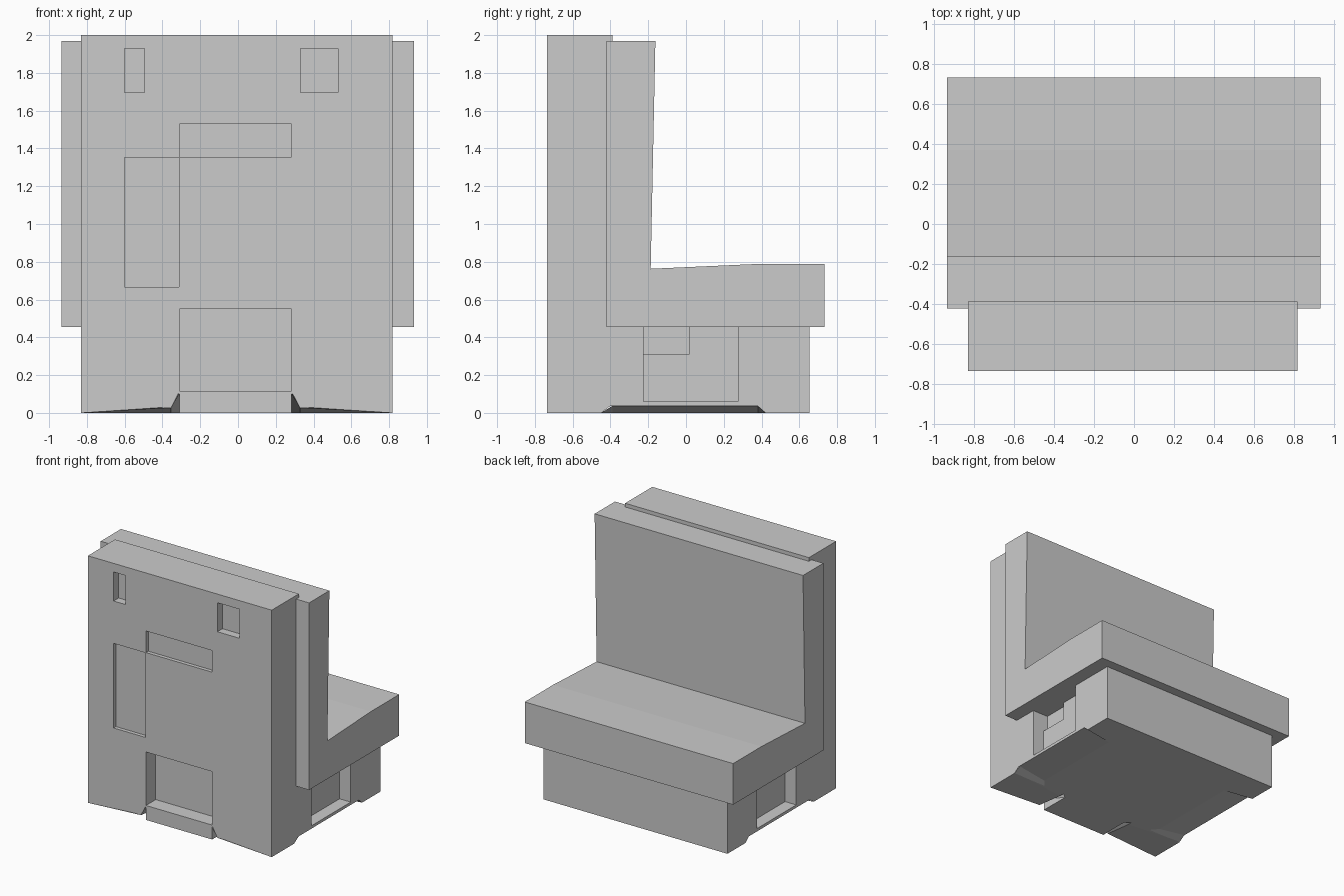
import bpy
import bmesh

if "Cube" in bpy.data.objects:
    bpy.data.objects.remove(bpy.data.objects["Cube"])


def loft(name, sections):
    """Solid between two matching loops of 3D points."""
    bm = bmesh.new()
    a, b = [[bm.verts.new(p) for p in s] for s in sections]
    n = len(a)
    bm.faces.new(a)
    bm.faces.new(b[::-1])
    for i in range(n):
        j = (i + 1) % n
        bm.faces.new((a[j], a[i], b[i], b[j]))
    bmesh.ops.recalc_face_normals(bm, faces=bm.faces)
    me = bpy.data.meshes.new(name)
    bm.to_mesh(me)
    bm.free()
    ob = bpy.data.objects.new(name, me)
    bpy.context.collection.objects.link(ob)
    return ob


def extrude_x(name, profile, x0, x1):
    return loft(name, [[(x, y, z) for y, z in profile] for x in (x0, x1)])


def box(name, x0, x1, y0, y1, z0, z1):
    return extrude_x(name, [(y0, z0), (y1, z0), (y1, z1), (y0, z1)], x0, x1)


def cut(target, cutter):
    """Subtract the cutter, bake the result and remove the cutter."""
    mod = target.modifiers.new("cut", 'BOOLEAN')
    mod.operation = 'DIFFERENCE'
    mod.solver = 'EXACT'
    mod.object = cutter
    cutter.hide_render = True
    deps = bpy.context.evaluated_depsgraph_get()
    me = bpy.data.meshes.new_from_object(target.evaluated_get(deps))
    target.modifiers.clear()
    target.data = me
    bpy.data.objects.remove(cutter)


# Frame: tall panel with a low base behind it
FRONT, LEFT, RIGHT = -0.735, -0.83, 0.817
frame = extrude_x("bench_frame", [(FRONT, 0), (0.655, 0), (0.655, 0.455),
                                  (-0.388, 0.455), (-0.388, 2), (FRONT, 2)], LEFT, RIGHT)

# Recesses in the panel: x0, x1, z0, z1, depth
for x0, x1, z0, z1, d in [(-0.6, -0.495, 1.695, 1.93, 0.065),
                          (0.33, 0.53, 1.695, 1.93, 0.065),
                          (-0.31, 0.283, 1.355, 1.53, 0.03),
                          (-0.6, -0.312, 0.667, 1.352, 0.03),
                          (-0.31, 0.283, 0.117, 0.55, 0.125)]:
    cut(frame, box("recess_cutter", x0, x1, FRONT - 0.1, FRONT + d, z0, z1))

for side, edge in ((-1, LEFT), (1, RIGHT)):
    # Pocket in the side of the base, with a deeper step
    for depth, y0, y1, z0 in [(0.1, -0.225, 0.275, 0.06), (0.14, -0.225, 0.015, 0.31)]:
        xs = sorted((edge + side * 0.1, edge - side * depth))
        cut(frame, box("pocket_cutter", *xs, y0, y1, z0, 0.5))

    # Shallow wedge under the side
    prof = [(-0.45, 0), (-0.39, 0.037), (0.38, 0.037), (0.43, 0)]
    secs = []
    for t in (1.2, -0.2):
        x = edge - side * 0.25 * (1 - t)
        secs.append([(x, y, z * t - 0.0003) for y, z in prof]
                    + [(x, 0.43, -0.1), (x, -0.45, -0.1)])
    cut(frame, loft("side_wedge_cutter", secs))

    # Wedge under the front, beside the middle step
    inner = -0.31 if side < 0 else 0.283
    prof = [(edge, 0), (inner + side * 0.045, 0.027), (inner, 0.1)]
    secs = []
    for t in (1.2, -0.2):
        y = FRONT + 0.25 * (1 - t)
        secs.append([(x, y, z * t - 0.0003) for x, z in prof]
                    + [(inner, y, -0.1), (edge, y, -0.1)])
    cut(frame, loft("front_wedge_cutter", secs))

# Cushion: seat and backrest in one profile
extrude_x("seat_cushion", [(-0.422, 0.455), (0.732, 0.455), (0.732, 0.788), (0.37, 0.788),
                           (-0.187, 0.763), (-0.162, 1.97), (-0.422, 1.97)], -0.935, 0.932)
